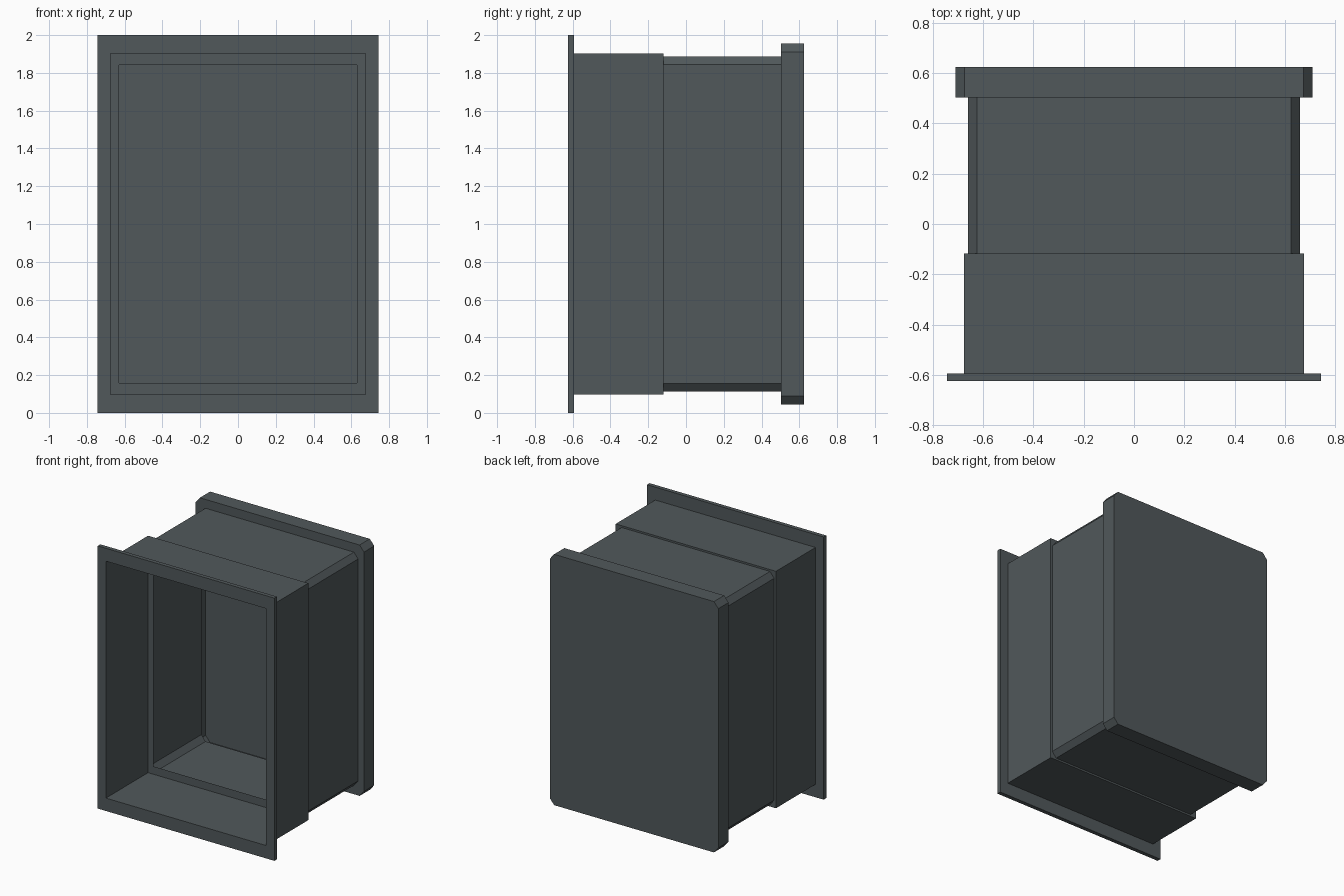
import bpy
import bmesh

if "Cube" in bpy.data.objects:
    bpy.data.objects.remove(bpy.data.objects["Cube"])

CENTRE_Z = 1.0

mat = bpy.data.materials.new("dark slate grey")
mat.diffuse_color = (0.082, 0.098, 0.104, 1.0)
mat.use_nodes = True
mat.node_tree.nodes["Principled BSDF"].inputs["Base Color"].default_value = mat.diffuse_color


def ring(y, hx, hz, cx=0.0, cz=0.0):
    """Rectangle outline (half sizes hx, hz) at depth y, with optional cut corners."""
    if cx == 0.0:
        pts = [(-hx, -hz), (hx, -hz), (hx, hz), (-hx, hz)]
    else:
        pts = [(-hx + cx, -hz), (hx - cx, -hz), (hx, -hz + cz), (hx, hz - cz),
               (hx - cx, hz), (-hx + cx, hz), (-hx, hz - cz), (-hx, -hz + cz)]
    return [(x, y, z + CENTRE_Z) for x, z in pts]


def loft(name, rings, cap_end=False):
    """Skin a chain of matching outlines from front to back."""
    bm = bmesh.new()
    loops = [[bm.verts.new(p) for p in r] for r in rings]
    for a, b in zip(loops, loops[1:]):
        n = len(a)
        for i in range(n):
            j = (i + 1) % n
            bm.faces.new((a[i], b[i], b[j], a[j]))
    if cap_end:
        bm.faces.new(list(reversed(loops[-1])))
    mesh = bpy.data.meshes.new(name)
    bm.to_mesh(mesh)
    bm.free()
    mesh.materials.append(mat)
    obj = bpy.data.objects.new(name, mesh)
    bpy.context.scene.collection.objects.link(obj)
    return obj


FRONT, FLANGE_BACK, STEP, CAP_FRONT, BACK = -0.625, -0.594, -0.118, 0.502, 0.625
OPENING = (0.675, 0.902)
FLANGE = (0.744, 1.0)
SLEEVE = (0.66, 0.888, 0.035, 0.043)
CAP = (0.71, 0.955, 0.037, 0.044)

# Flat flange around the open front
loft("front_flange", [ring(FRONT, *OPENING), ring(FRONT, *FLANGE),
                      ring(FLANGE_BACK, *FLANGE), ring(FLANGE_BACK, *OPENING)])

# Square front duct, ending in an inward ledge
loft("front_duct", [ring(FRONT, *OPENING), ring(STEP, *OPENING),
                    ring(STEP, 0.63, 0.842)])

# Narrower rear duct with cut corners
loft("rear_duct", [ring(STEP, *SLEEVE), ring(CAP_FRONT, *SLEEVE)])

# Hollow, wider cap closing the back
loft("back_cap", [ring(CAP_FRONT, *SLEEVE), ring(CAP_FRONT, *CAP),
                  ring(BACK, *CAP)], cap_end=True)
